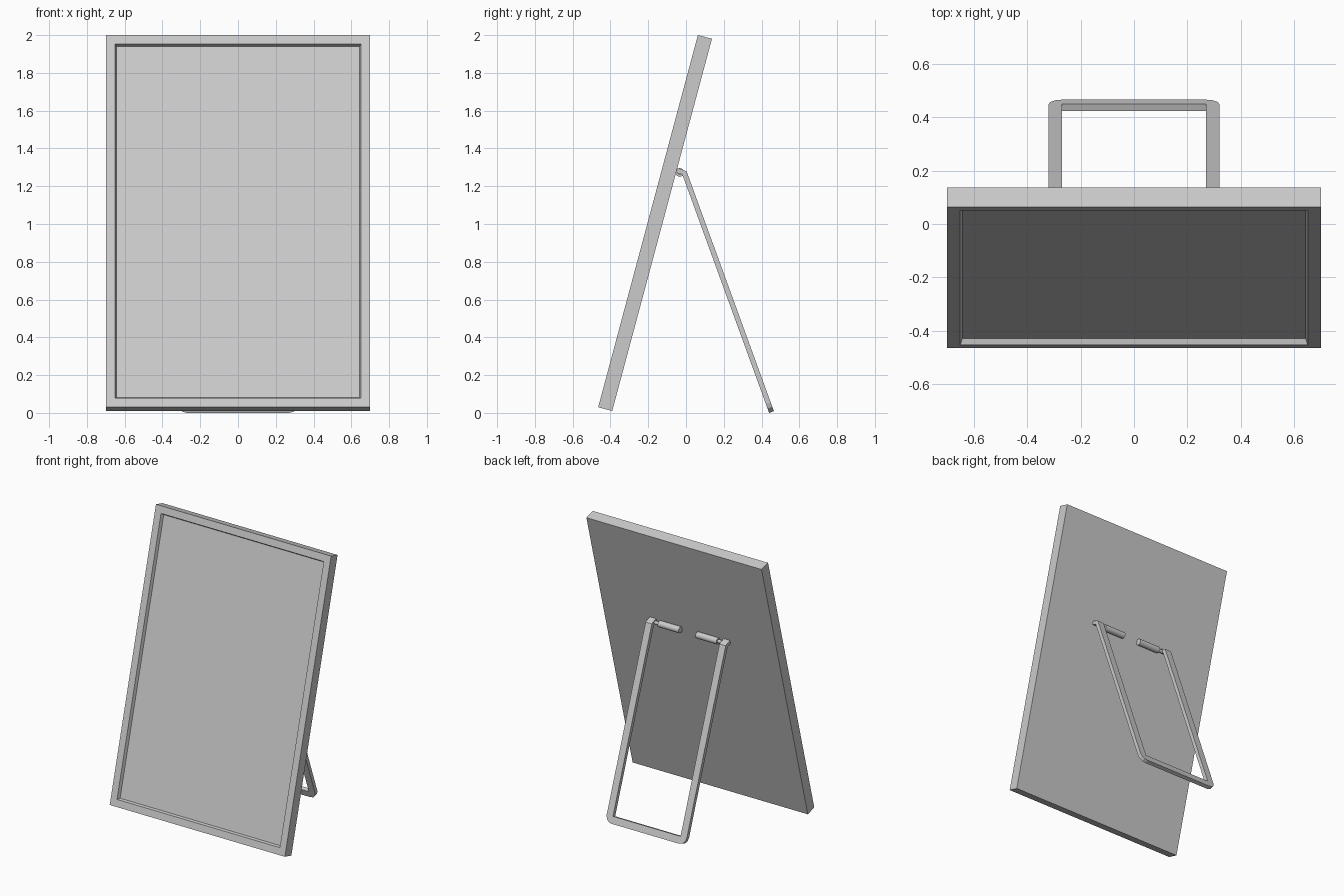
import bpy, bmesh
from math import radians, sin, cos, pi

cube = bpy.data.objects.get("Cube")
if cube:
    bpy.data.objects.remove(cube, do_unlink=True)

grey = bpy.data.materials.new("light_grey")
grey.use_nodes = True
grey.diffuse_color = (0.6, 0.6, 0.6, 1)
grey.node_tree.nodes["Principled BSDF"].inputs["Base Color"].default_value = (0.6, 0.6, 0.6, 1)


def add_object(name, bm, location=(0, 0, 0), tilt=0):
    bmesh.ops.recalc_face_normals(bm, faces=bm.faces)
    mesh = bpy.data.meshes.new(name)
    bm.to_mesh(mesh)
    bm.free()
    mesh.materials.append(grey)
    obj = bpy.data.objects.new(name, mesh)
    obj.location = location
    obj.rotation_euler.x = tilt
    bpy.context.collection.objects.link(obj)
    return obj


def extrude_profile(points, direction):
    bm = bmesh.new()
    face = bm.faces.new([bm.verts.new(p) for p in points])
    new = bmesh.ops.extrude_face_region(bm, geom=[face])["geom"]
    bmesh.ops.translate(bm, vec=direction,
                        verts=[g for g in new if isinstance(g, bmesh.types.BMVert)])
    return bm


# Leaning frame: a slab with a bevelled recess in its front face
W, H, T = 0.70, 2.04, 0.077
bm = extrude_profile([(-W, 0, 0), (W, 0, 0), (W, 0, H), (-W, 0, H)], (0, T, 0))
bmesh.ops.recalc_face_normals(bm, faces=bm.faces)
front = min(bm.faces, key=lambda f: f.calc_center_median().y)
bmesh.ops.inset_region(bm, faces=[front], thickness=0.07)
bmesh.ops.inset_region(bm, faces=[front], thickness=0.012)
bmesh.ops.translate(bm, vec=(0, 0.022, 0), verts=front.verts)
add_object("picture_frame", bm, (0, -0.465, 0.03), radians(-15))

# U-shaped stand with rounded lower corners
OUT, BAR, TOP, THICK = 0.32, 0.05, 1.325, 0.027
arc = [(OUT - BAR + BAR * sin(a), BAR - BAR * cos(a)) for a in (i * pi / 6 for i in range(4))]
right = arc + [(OUT, TOP), (OUT - BAR, TOP), (OUT - BAR, BAR)]
outline = right + [(-x, z) for x, z in reversed(right)]
bm = extrude_profile([(x, 0, z) for x, z in outline], (0, THICK, 0))
add_object("stand_leg", bm, (0, 0.44, 0), radians(20))

# Hinges: bent arm, thin pin and thicker barrel on each side
ARM = [(-0.012, 1.243), (0.013, 1.252), (0.004, 1.277), (-0.008, 1.284),
       (-0.045, 1.296), (-0.052, 1.272), (-0.02, 1.262)]


def rod(name, x0, x1, radius):
    bpy.ops.mesh.primitive_cylinder_add(vertices=16, radius=radius, depth=abs(x1 - x0),
                                        location=((x0 + x1) / 2, -0.033, 1.273),
                                        rotation=(0, pi / 2, 0))
    obj = bpy.context.object
    obj.name = name
    obj.data.materials.append(grey)
    bpy.ops.object.shade_smooth_by_angle(angle=radians(40))


for side, s in (("left", 1), ("right", -1)):
    bm = extrude_profile([(s * (OUT - BAR), y, z) for y, z in ARM], (s * BAR, 0, 0))
    add_object(side + "_hinge_arm", bm)
    rod(side + "_hinge_pin", s * 0.22, s * 0.28, 0.012)
    rod(side + "_hinge_barrel", s * 0.067, s * 0.235, 0.023)
